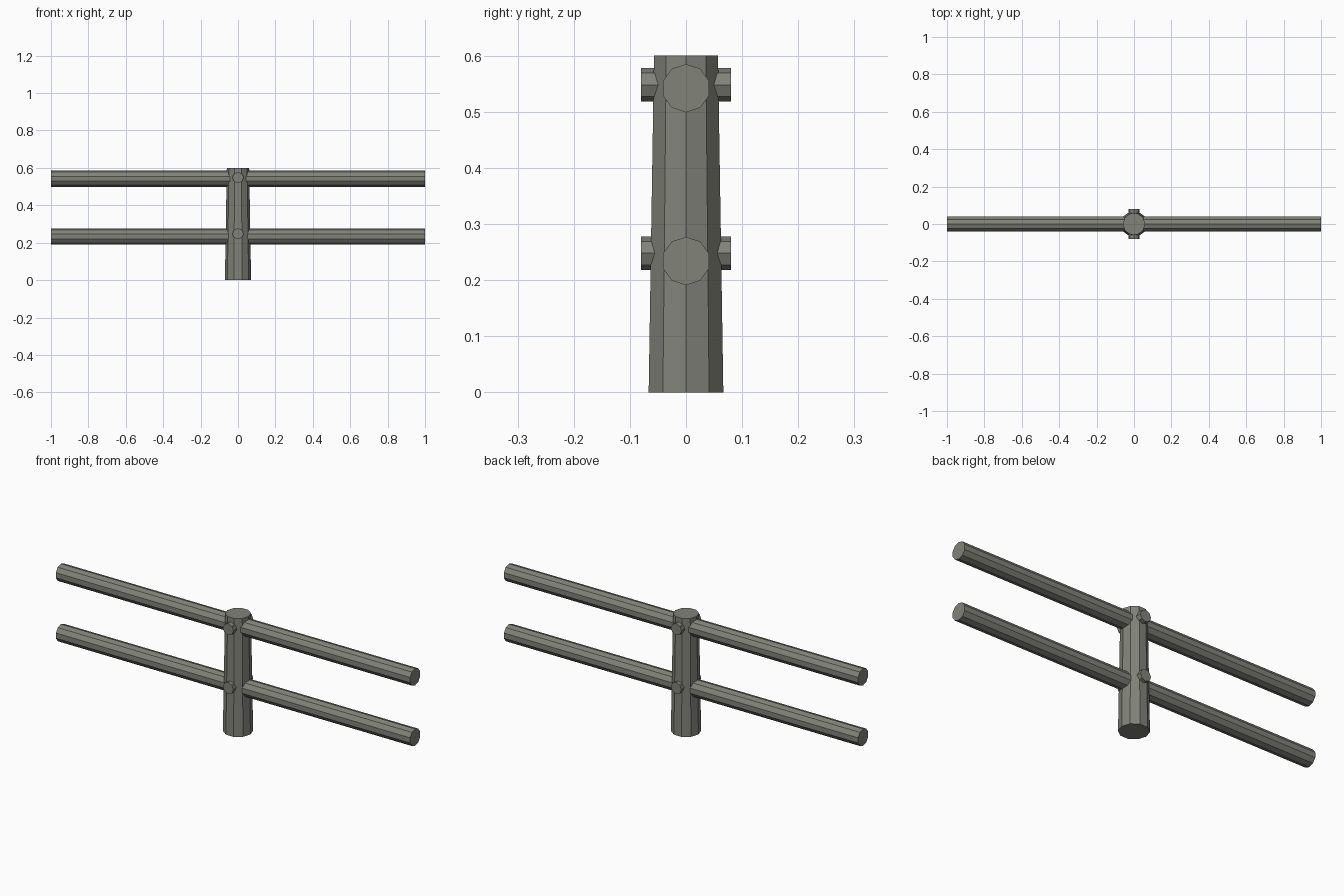
import bpy
from math import pi
from mathutils import Matrix

cube = bpy.data.objects.get("Cube")
if cube:
    bpy.data.objects.remove(cube, do_unlink=True)

# Weathered grey wood, shared by every part
wood = bpy.data.materials.new("grey_wood")
wood.use_nodes = True
wood.diffuse_color = (0.22, 0.225, 0.19, 1)
wood.node_tree.nodes["Principled BSDF"].inputs["Base Color"].default_value = wood.diffuse_color


def log(name, sides, r_start, r_end, length, centre, axis="Z"):
    """Flat-sided log along an axis, with one corner line facing up (or +x if upright)."""
    bpy.ops.mesh.primitive_cone_add(vertices=sides, radius1=r_start, radius2=r_end, depth=length)
    obj = bpy.context.object
    obj.name = obj.data.name = name
    # Primitive corners start at +y; turn the log onto its axis
    turn = {
        "Z": Matrix.Rotation(-pi / 2, 4, "Z"),
        "X": Matrix.Rotation(pi / 2, 4, "Y") @ Matrix.Rotation(pi / 2, 4, "Z"),
        "Y": Matrix.Rotation(pi / 2, 4, "X"),
    }[axis]
    obj.data.transform(turn)
    obj.location = centre
    obj.data.materials.append(wood)
    return obj


# Tapered post
log("post", 10, 0.07, 0.06, 0.6, (0, 0, 0.3))

# Two rails through the post, each held by a cross peg
for level, rail_z, peg_z in (("lower", 0.234, 0.248), ("upper", 0.542, 0.548)):
    log(level + "_rail", 10, 0.043, 0.043, 2, (0, 0, rail_z), "X")
    log(level + "_peg", 8, 0.03, 0.03, 0.16, (0, 0, peg_z), "Y")
